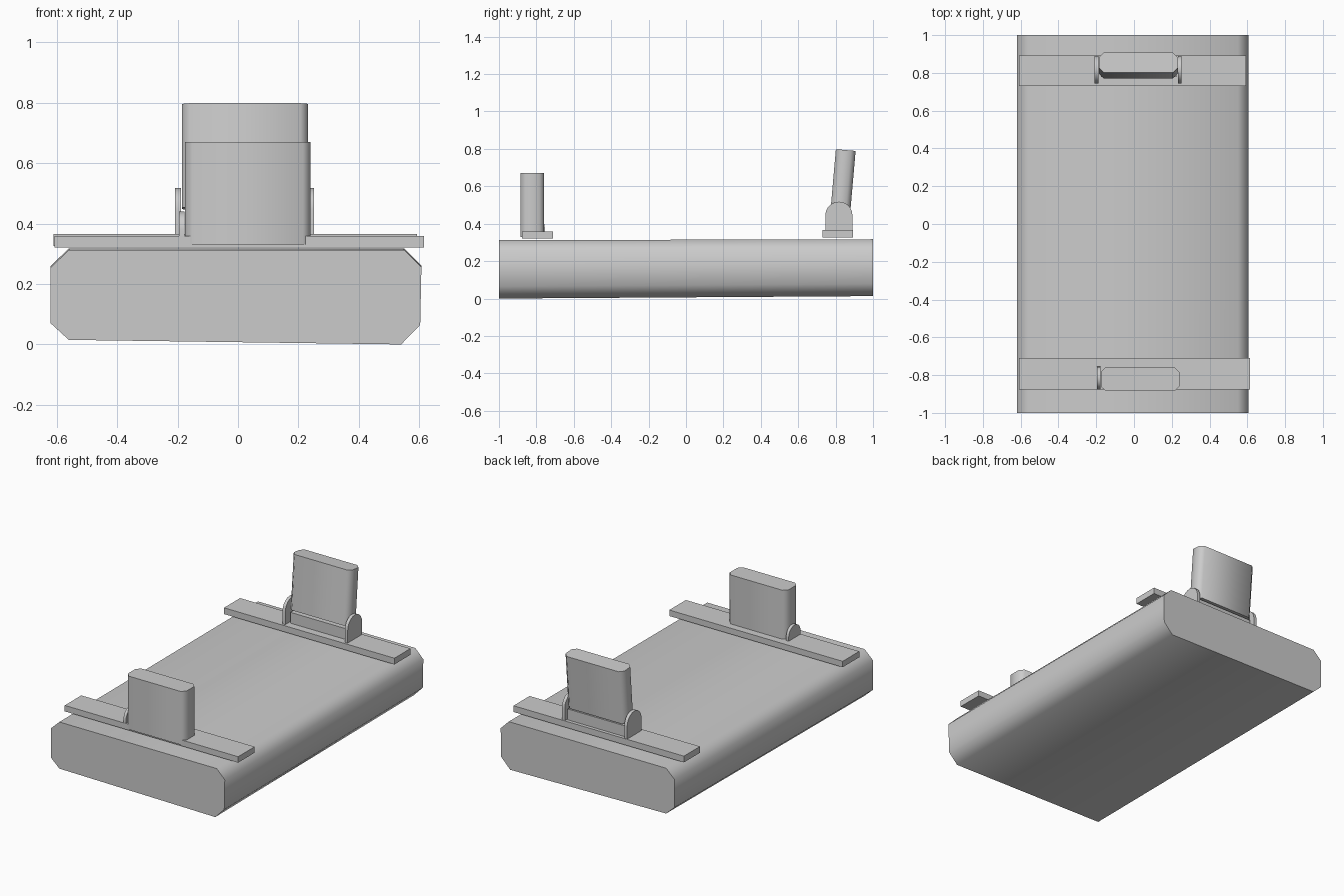
import bpy, bmesh, math
from mathutils import Matrix, Vector

if "Cube" in bpy.data.objects:
    bpy.data.objects.remove(bpy.data.objects["Cube"])


def loft(name, ring_a, ring_b, smooth=50):
    """Closed prism between two matching rings of 3D points."""
    bm = bmesh.new()
    a = [bm.verts.new(p) for p in ring_a]
    b = [bm.verts.new(p) for p in ring_b]
    n = len(a)
    bm.faces.new(a)
    bm.faces.new(b)
    for i in range(n):
        j = (i + 1) % n
        bm.faces.new((a[i], a[j], b[j], b[i]))
    bmesh.ops.recalc_face_normals(bm, faces=bm.faces[:])
    me = bpy.data.meshes.new(name)
    bm.to_mesh(me)
    bm.free()
    ob = bpy.data.objects.new(name, me)
    bpy.context.collection.objects.link(ob)
    bpy.ops.object.select_all(action='DESELECT')
    ob.select_set(True)
    bpy.context.view_layer.objects.active = ob
    bpy.ops.object.shade_smooth_by_angle(angle=math.radians(smooth))
    return ob


def slab(name, x, y, z, c=0.0):
    """Upright box, vertical edges chamfered by c."""
    (x0, x1), (y0, y1) = x, y
    if c:
        pts = [(x0 + c, y0), (x1 - c, y0), (x1, y0 + c), (x1, y1 - c),
               (x1 - c, y1), (x0 + c, y1), (x0, y1 - c), (x0, y0 + c)]
    else:
        pts = [(x0, y0), (x1, y0), (x1, y1), (x0, y1)]
    return loft(name, [(px, py, z[0]) for px, py in pts],
                [(px, py, z[1]) for px, py in pts])


def bracket(name, x, y, z):
    """Thin ear plate with an arched top."""
    mid, r = sum(y) / 2, (y[1] - y[0]) / 2
    arch = [(mid + r * math.cos(math.pi * i / 10),
             z[1] - r + r * math.sin(math.pi * i / 10)) for i in range(11)]
    prof = [(y[0], z[0]), (y[1], z[0])] + arch
    return loft(name, [(x[0], *p) for p in prof], [(x[1], *p) for p in prof], 30)


# main body: chamfered section, very slightly skewed along its length
section = [(-.56, .015), (.54, 0), (.603, .065), (.607, .255),
           (.55, .312), (-.56, .312), (-.62, .255), (-.62, .07)]
back = [(x, z + (.013 if z < .1 else .005)) for x, z in section]
loft("body", [(x, -1, z) for x, z in section], [(x, 1, z) for x, z in back])

# cross bars
slab("front_bar", (-.608, .615), (-.877, -.71), (.32, .358))
slab("rear_bar", (-.61, .592), (.73, .892), (.326, .366))

# front upright and its hinge ear
slab("front_sight", (-.175, .24), (-.885, -.758), (.33, .67), .025)
bracket("front_ear", (-.195, -.177), (-.875, -.755), (.35, .44))

# rear upright, leaning back between two ears on a hinge base
leaf = slab("rear_sight", (-.185, .232), (-.053, .053), (0, .345), .025)
leaf.matrix_world = (Matrix.Translation(Vector((0, .824, .45)))
                     @ Matrix.Rotation(math.radians(-5), 4, 'X'))
slab("rear_hinge_base", (-.175, .225), (.778, .87), (.36, .435))
bracket("rear_ear_left", (-.208, -.188), (.745, .89), (.36, .518))
bracket("rear_ear_right", (.232, .252), (.745, .89), (.36, .518))
